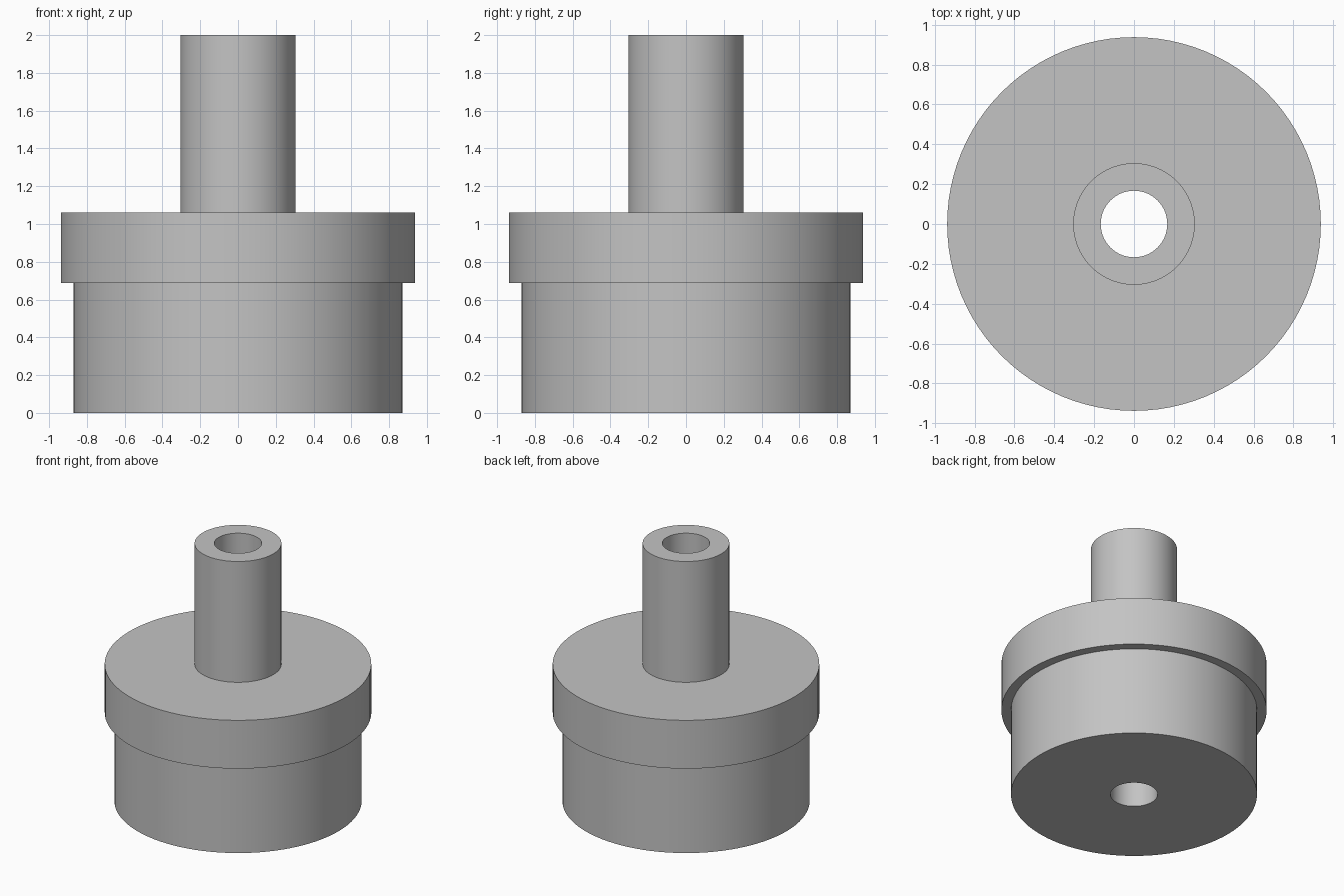
import bpy
import bmesh
import math

SEGMENTS = 96

cube = bpy.data.objects.get("Cube")
if cube:
    bpy.data.objects.remove(cube, do_unlink=True)

# Material
grey = bpy.data.materials.new("plain grey")
grey.use_nodes = True
colour = (0.55, 0.55, 0.55, 1)
grey.diffuse_color = colour
grey.node_tree.nodes["Principled BSDF"].inputs["Base Color"].default_value = colour


def turned_part(name, profile):
    """Revolve a closed (radius, height) profile around the z axis."""
    bm = bmesh.new()
    verts = [bm.verts.new((r, 0, z)) for r, z in profile]
    edges = [bm.edges.new((verts[i - 1], verts[i])) for i in range(len(verts))]
    bmesh.ops.spin(bm, geom=verts + edges, cent=(0, 0, 0), axis=(0, 0, 1),
                   angle=math.tau, steps=SEGMENTS, use_merge=True)
    bmesh.ops.remove_doubles(bm, verts=bm.verts, dist=0.0001)
    bmesh.ops.recalc_face_normals(bm, faces=bm.faces)
    mesh = bpy.data.meshes.new(name)
    bm.to_mesh(mesh)
    bm.free()
    mesh.materials.append(grey)
    obj = bpy.data.objects.new(name, mesh)
    bpy.context.collection.objects.link(obj)
    bpy.ops.object.select_all(action="DESELECT")
    obj.select_set(True)
    bpy.context.view_layer.objects.active = obj
    bpy.ops.object.shade_smooth_by_angle(angle=math.radians(30))
    return obj


# Base, flange and stem turned as one piece around a through bore
bore, stem, body, flange = 0.167, 0.305, 0.87, 0.938
flange_bottom, flange_top, height = 0.687, 1.062, 2.0

turned_part("flanged_bushing", [
    (bore, 0), (body, 0),
    (body, flange_bottom), (flange, flange_bottom),
    (flange, flange_top), (stem, flange_top),
    (stem, height), (bore, height),
])
